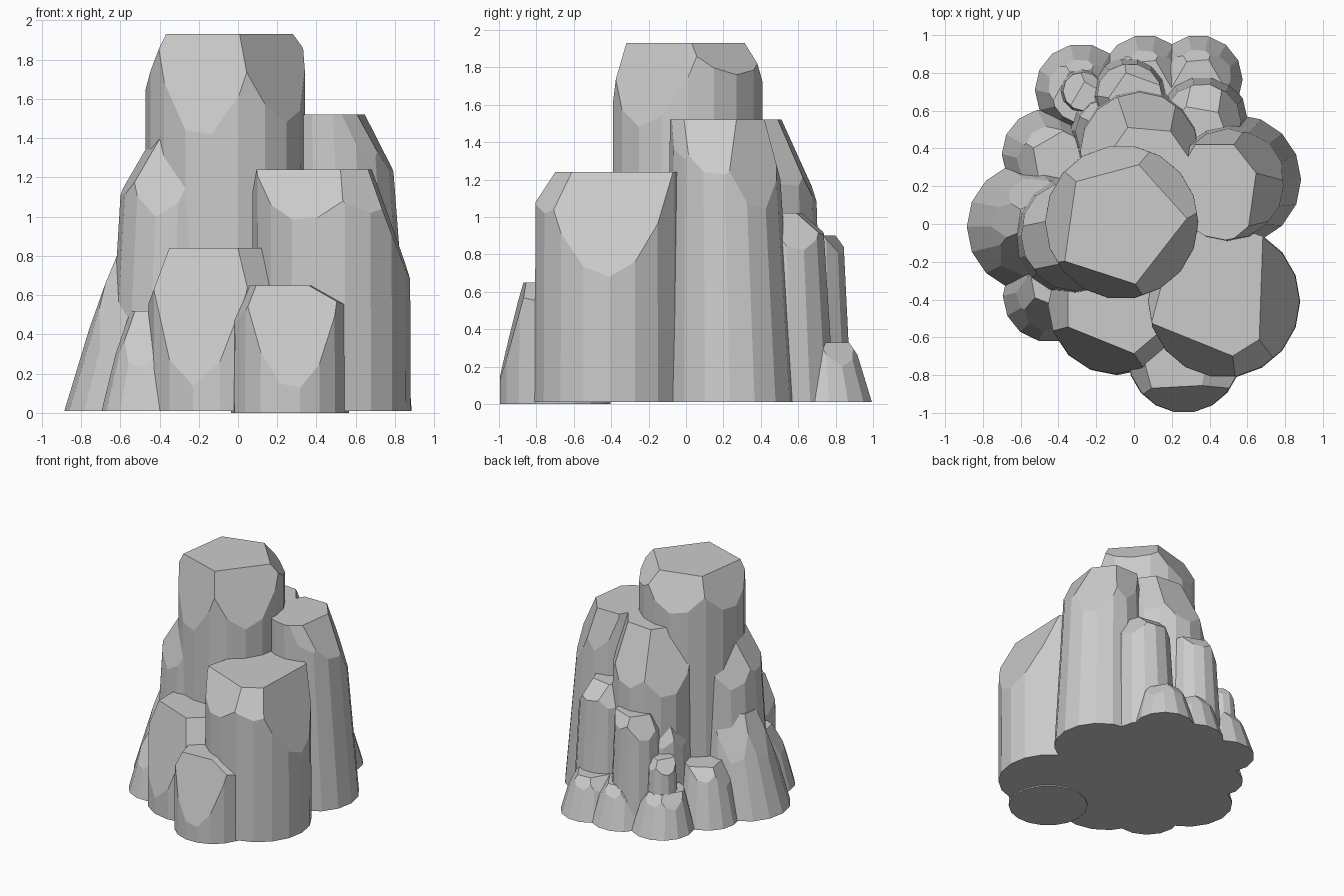
import bpy, bmesh
from math import cos, sin, pi, radians
from mathutils import Vector


def column(name, base, r0, top, r1, h, cuts=(), n=16, z0=0.01):
    """Tapered many-sided column whose top is chiselled by planes.
    Each cut: (compass angle, distance from axis at the top, height where it meets the side)."""
    bm = bmesh.new()
    rings = []
    for (cx, cy), r, z in ((base, r0, z0), (top, r1, h)):
        rings.append([bm.verts.new((cx + r * cos(2 * pi * i / n),
                                    cy + r * sin(2 * pi * i / n), z)) for i in range(n)])
    for i in range(n):
        j = (i + 1) % n
        bm.faces.new((rings[0][i], rings[0][j], rings[1][j], rings[1][i]))
    bm.faces.new(rings[0][::-1])
    bm.faces.new(rings[1])
    for az, rt, zl in cuts:
        d = Vector((cos(radians(az)), sin(radians(az)), 0))
        t = (zl - z0) / (h - z0)
        low_c = Vector((*base, 0)).lerp(Vector((*top, 0)), t)
        p_top = Vector((*top, h)) + d * rt
        p_low = low_c + d * (r0 + (r1 - r0) * t) + Vector((0, 0, zl))
        run = (p_low - p_top).dot(d)
        normal = (d * (h - zl) + Vector((0, 0, run))).normalized()
        res = bmesh.ops.bisect_plane(bm, geom=bm.verts[:] + bm.edges[:] + bm.faces[:],
                                     plane_co=p_top, plane_no=normal,
                                     clear_outer=True, dist=1e-5)
        edges = [e for e in res["geom_cut"] if isinstance(e, bmesh.types.BMEdge)]
        bmesh.ops.holes_fill(bm, edges=edges, sides=0)
    bmesh.ops.recalc_face_normals(bm, faces=bm.faces[:])
    me = bpy.data.meshes.new(name)
    bm.to_mesh(me)
    bm.free()
    ob = bpy.data.objects.new(name, me)
    bpy.context.collection.objects.link(ob)
    return ob


# Tall central pillar
column("main_pillar", (-0.065, 0.01), 0.41, (-0.065, 0.01), 0.405, 1.93,
       [(-108, 0.29, 1.40), (-38, 0.26, 1.48), (172, 0.27, 1.64),
        (42, 0.27, 1.76), (105, 0.27, 1.64)], n=18)

# Large shoulder pillars on the right
column("back_right_pillar", (0.54, 0.235), 0.345, (0.485, 0.20), 0.285, 1.52,
       [(38, 0.17, 1.03), (-8, 0.15, 1.22), (-50, 0.24, 1.3), (90, 0.22, 1.2), (150, 0.25, 1.3)])
column("front_right_pillar", (0.475, -0.41), 0.405, (0.475, -0.41), 0.40, 1.24,
       [(-2, 0.195, 0.68), (-112, 0.25, 0.98), (-58, 0.27, 1.02), (165, 0.34, 1.10)], n=18)

# Lower front boulders
column("front_left_boulder", (-0.09, -0.435), 0.365, (-0.10, -0.43), 0.355, 0.84,
       [(-112, 0.20, 0.14), (180, 0.25, 0.56), (-50, 0.26, 0.60), (15, 0.20, 0.71)])
column("front_small_boulder", (0.265, -0.70), 0.30, (0.265, -0.70), 0.295, 0.65,
       [(-87, 0.16, 0.12), (-10, 0.12, 0.55), (-165, 0.21, 0.46)], n=18, z0=0.0)

# Left side spires
column("left_spire", (-0.33, -0.06), 0.335, (-0.30, -0.06), 0.28, 1.42,
       [(-170, 0.11, 1.10), (-110, 0.17, 1.0), (140, 0.15, 1.0)])
column("left_buttress", (-0.54, -0.015), 0.345, (-0.43, -0.01), 0.215, 0.80,
       [(172, 0.18, 0.40), (-130, 0.15, 0.32), (120, 0.16, 0.42)])
column("front_left_spur", (-0.45, -0.38), 0.245, (-0.41, -0.35), 0.16, 0.52,
       [(-170, 0.12, 0.28), (-112, 0.08, 0.22)], n=14)
column("back_left_spur", (-0.46, 0.37), 0.24, (-0.42, 0.34), 0.16, 0.46,
       [(120, 0.11, 0.36), (-170, 0.10, 0.30)], n=14)

# Stepped spires at the back
column("back_spire", (0.03, 0.40), 0.33, (0.03, 0.375), 0.31, 1.52,
       [(85, 0.13, 1.08), (145, 0.13, 1.02), (35, 0.20, 1.15)])
column("back_right_spire", (0.36, 0.56), 0.24, (0.36, 0.535), 0.20, 1.02,
       [(80, 0.07, 0.90), (140, 0.12, 0.85), (20, 0.10, 0.82)], n=14)
column("back_middle_spire", (-0.03, 0.68), 0.21, (-0.02, 0.675), 0.17, 0.90,
       [(70, 0.11, 0.80), (145, 0.09, 0.72), (-160, 0.11, 0.76)], n=14)
column("back_left_spire", (-0.15, 0.50), 0.20, (-0.14, 0.49), 0.16, 0.80,
       [(120, 0.09, 0.62), (-170, 0.08, 0.60)], n=12)
column("back_thin_spire", (-0.28, 0.71), 0.13, (-0.27, 0.70), 0.10, 0.58,
       [(150, 0.02, 0.48), (60, 0.05, 0.5)], n=12)

# Low stones around the back foot
for name, x, y, r in (("foot_stone_left", -0.28, 0.71, 0.245),
                      ("foot_stone_middle", 0.06, 0.76, 0.24),
                      ("foot_stone_right", 0.34, 0.765, 0.235)):
    column(name, (x, y), r, (x, y - 0.02), 0.155, 0.33,
           [(95, 0.12, 0.24), (150, 0.11, 0.22), (30, 0.11, 0.20)], n=14)
